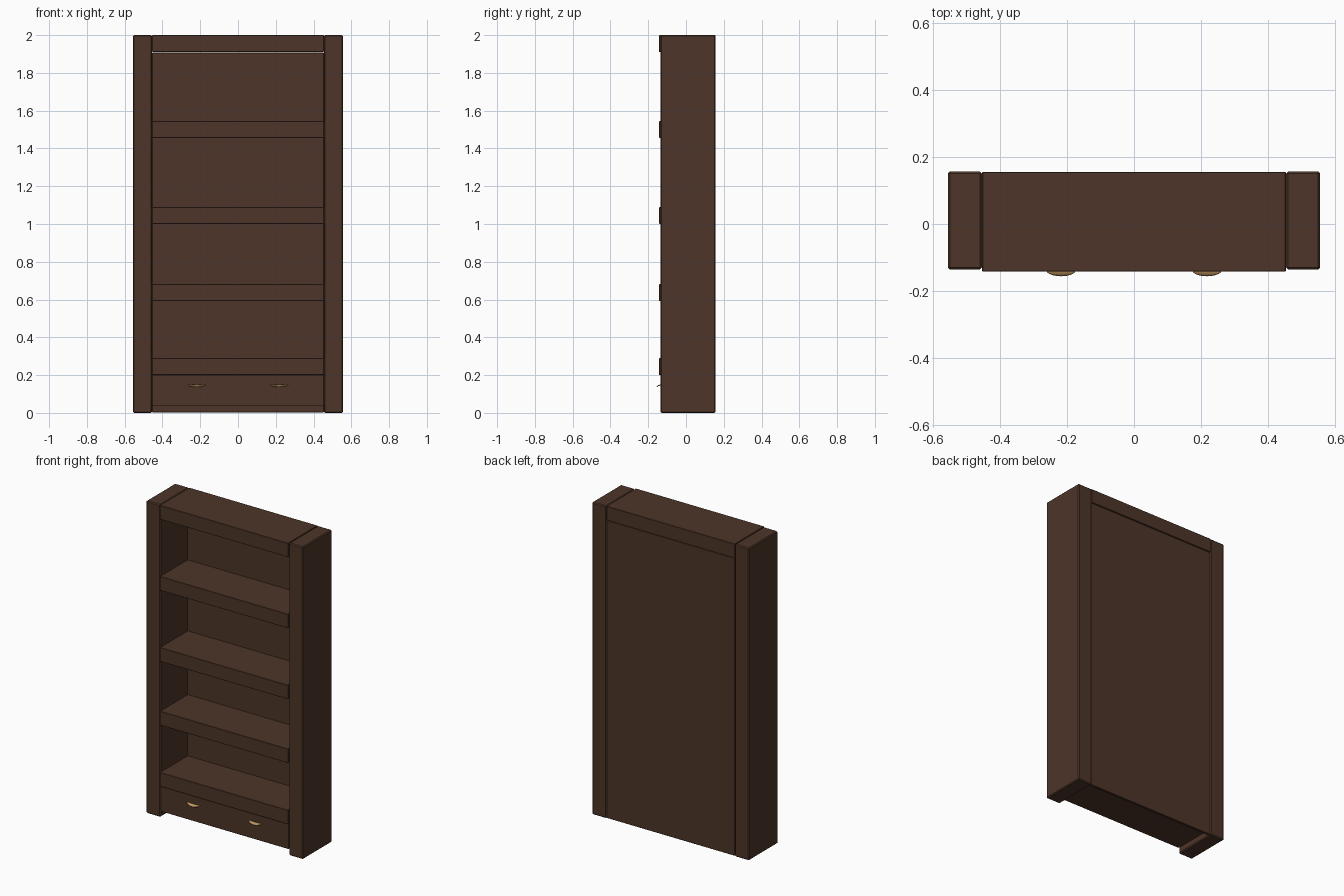
import bpy, bmesh
from math import sqrt

if "Cube" in bpy.data.objects:
    bpy.data.objects.remove(bpy.data.objects["Cube"])


def material(name, color):
    m = bpy.data.materials.new(name)
    m.diffuse_color = (*color, 1)
    m.use_nodes = True
    m.node_tree.nodes["Principled BSDF"].inputs["Base Color"].default_value = m.diffuse_color
    return m


WOOD = material("dark_wood", (0.075, 0.035, 0.021))
BRASS = material("brass", (0.51, 0.29, 0.11))


def finish(name, bm, mat):
    bmesh.ops.recalc_face_normals(bm, faces=bm.faces)
    me = bpy.data.meshes.new(name)
    bm.to_mesh(me)
    bm.free()
    me.materials.append(mat)
    ob = bpy.data.objects.new(name, me)
    bpy.context.collection.objects.link(ob)
    return ob


def board(name, x, y, z, bevel=0.004):
    """Bevelled box from (min, max) ranges."""
    bm = bmesh.new()
    bmesh.ops.create_cube(bm, size=1)
    for v in bm.verts:
        v.co = [r[0] if c < 0 else r[1] for c, r in zip(v.co, (x, y, z))]
    ob = finish(name, bm, WOOD)
    if bevel:
        mod = ob.modifiers.new("bevel", 'BEVEL')
        mod.width = bevel
        mod.segments = 1
    return ob


def handle(name, cx):
    """Thin curved crescent pull, drooping towards its front edge."""
    bm = bmesh.new()
    nu, nv, rows = 16, 4, []
    for i in range(nu + 1):
        u = -1 + 2 * i / nu
        w = sqrt(max(0, 1 - u * u))
        rows.append([bm.verts.new((cx + 0.047 * u,
                                   -0.134 - 0.021 * w * j / nv,
                                   0.149 - 0.009 * (w * j / nv) ** 2 - 0.002 * w))
                     for j in range(nv + 1)])
    for a, b in zip(rows, rows[1:]):
        for j in range(nv):
            bm.faces.new((a[j], b[j], b[j + 1], a[j + 1]))
    bmesh.ops.remove_doubles(bm, verts=bm.verts, dist=1e-5)
    ob = finish(name, bm, BRASS)
    for p in ob.data.polygons:
        p.use_smooth = True
    mod = ob.modifiers.new("thickness", 'SOLIDIFY')
    mod.thickness = 0.004
    mod.offset = 0
    return ob


# Side posts and drawer pulls, mirrored left and right
for side, s in (("left", -1), ("right", 1)):
    board(side + "_side", sorted((s * 0.455, s * 0.556)), (-0.136, 0.157), (0, 2), 0.006)
    handle(side + "_handle", s * 0.218)

INNER = (-0.454, 0.454)

# Top board and shelves, slightly proud of the sides
board("top_board", INNER, (-0.142, 0.156), (1.91, 2.0), 0.002)
for i, z in enumerate((0.2, 0.592, 1.0, 1.455)):
    board(f"shelf_{i + 1}", INNER, (-0.142, 0.14), (z, z + 0.09), 0.002)

# Drawer and back panel
board("drawer", INNER, (-0.135, 0.14), (0.038, 0.199), 0.002)
board("back_panel", INNER, (0.137, 0.153), (0.002, 1.908), 0.002)
